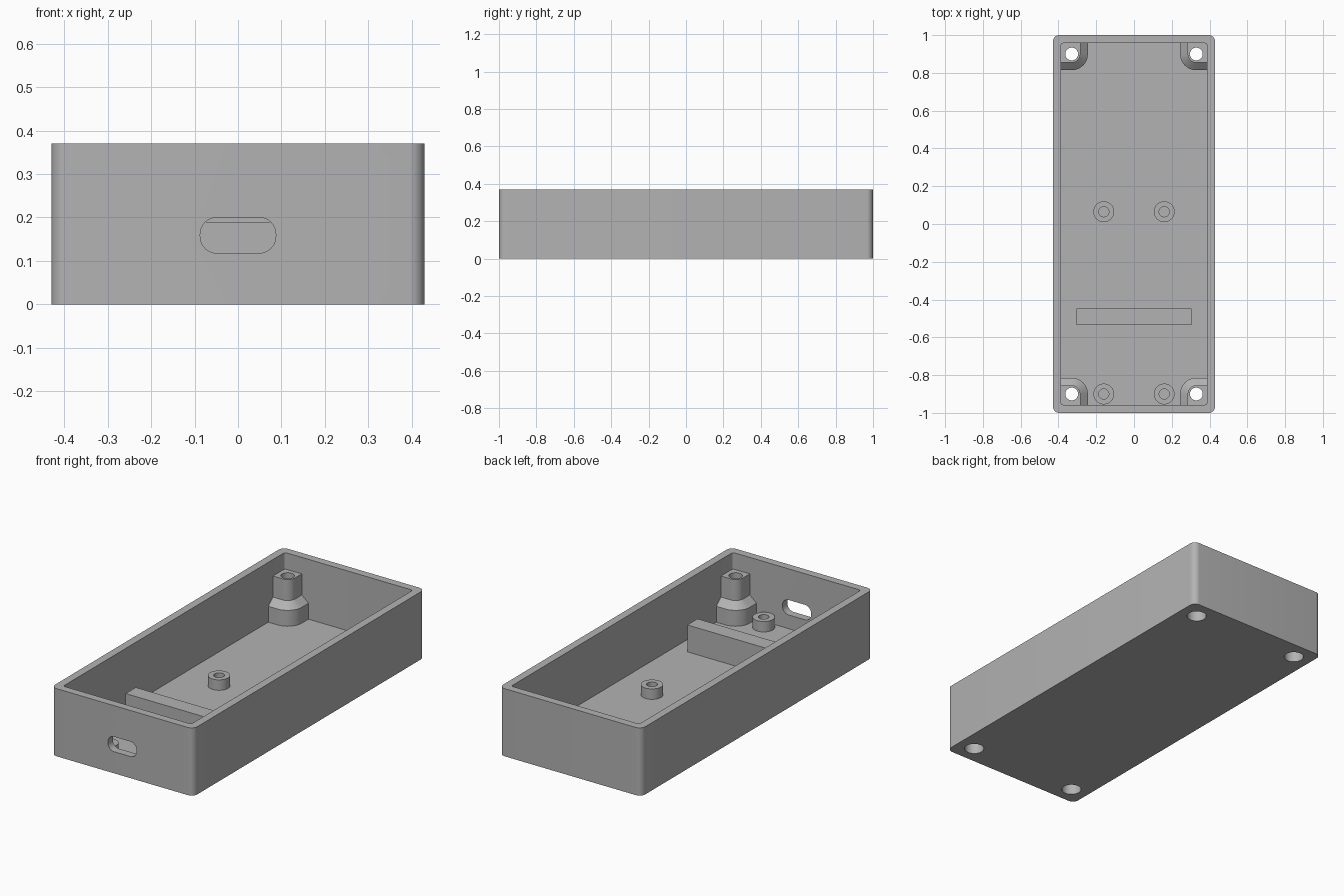
import bpy, bmesh, math
from math import cos, sin, pi

cube = bpy.data.objects.get("Cube")
if cube:
    bpy.data.objects.remove(cube, do_unlink=True)

HALF_X, HALF_Y, TOP = 0.43, 1.0, 0.37
WALL = 0.043
FLOOR = 0.043
IN_X, IN_Y = HALF_X - WALL, HALF_Y - WALL
SCREW_X, SCREW_Y = 0.33, 0.9

grey = bpy.data.materials.new("plain grey")
grey.use_nodes = True
grey.diffuse_color = (0.45, 0.45, 0.45, 1)
grey.node_tree.nodes["Principled BSDF"].inputs["Base Color"].default_value = (0.45, 0.45, 0.45, 1)


def arc(cx, cy, r, a0, a1, n=8):
    return [(cx + r * cos(a0 + (a1 - a0) * i / n), cy + r * sin(a0 + (a1 - a0) * i / n))
            for i in range(n + 1)]


def rounded_rect(hx, hy, r):
    pts = []
    for k, (sx, sy) in enumerate([(1, 1), (-1, 1), (-1, -1), (1, -1)]):
        pts += arc(sx * (hx - r), sy * (hy - r), r, k * pi / 2, (k + 1) * pi / 2)
    return pts


def circle(r, x=0, y=0):
    return arc(x, y, r, 0, 2 * pi, 40)[:-1]


def loft(name, sections, sx=1, sy=1):
    """Closed solid through outlines of equal point count, given as (outline, z)."""
    bm = bmesh.new()
    rings = [[bm.verts.new((sx * x, sy * y, z)) for x, y in pts] for pts, z in sections]
    n = len(rings[0])
    for a, b in zip(rings, rings[1:]):
        for i in range(n):
            j = (i + 1) % n
            bm.faces.new((a[i], a[j], b[j], b[i]))
    bm.faces.new(rings[0])
    bm.faces.new(rings[-1])
    bmesh.ops.recalc_face_normals(bm, faces=bm.faces)
    mesh = bpy.data.meshes.new(name)
    bm.to_mesh(mesh)
    bm.free()
    mesh.materials.append(grey)
    obj = bpy.data.objects.new(name, mesh)
    bpy.context.collection.objects.link(obj)
    return obj


def cut(obj, cutter):
    """Subtract the cutter, bake the result and drop the cutter."""
    mod = obj.modifiers.new("cut", 'BOOLEAN')
    mod.operation = 'DIFFERENCE'
    mod.solver = 'EXACT'
    mod.object = cutter
    bpy.context.view_layer.update()
    baked = bpy.data.meshes.new_from_object(obj.evaluated_get(bpy.context.evaluated_depsgraph_get()))
    obj.modifiers.clear()
    obj.data = baked
    bpy.data.objects.remove(cutter, do_unlink=True)


parts = []

# Open tray with rounded vertical corners
outer = rounded_rect(HALF_X, HALF_Y, 0.035)
case = loft("case_shell", [(outer, 0), (outer, TOP)])
inner = rounded_rect(IN_X, IN_Y, 0.012)
cut(case, loft("cavity_cutter", [(inner, FLOOR), (inner, TOP + 0.1)]))

# Rounded cable slot through the front wall
slot = loft("slot_cutter", [(rounded_rect(0.087, 0.041, 0.038), -0.05),
                            (rounded_rect(0.087, 0.041, 0.038), 0.05)])
slot.rotation_euler.x = pi / 2
slot.location = (0, -HALF_Y + 0.02, 0.159)
cut(case, slot)
parts.append(case)


def post_outline(r):
    """Square against the walls, rounded towards the middle of the tray."""
    return ([(IN_X, IN_Y), (SCREW_X - r, IN_Y)]
            + arc(SCREW_X, SCREW_Y, r, pi, 1.5 * pi) + [(IN_X, SCREW_Y - r)])


# Stepped screw posts in the corners, with wide bores from below
low, high = post_outline(0.086), post_outline(0.046)
for sy, end in ((-1, "front"), (1, "back")):
    for sx, side in ((-1, "right"), (1, "left")):
        post = loft(f"{end}_{side}_screw_post",
                    [(low, FLOOR), (low, 0.13), (high, 0.165), (high, 0.28)], sx, sy)
        bore = circle(0.05, SCREW_X, SCREW_Y)
        hole = circle(0.034, SCREW_X, SCREW_Y)
        cut(case, loft("bore_cutter", [(bore, -0.1), (bore, 0.1)], sx, sy))
        cut(post, loft("bore_cutter", [(bore, -0.1), (bore, 0.1)], sx, sy))
        cut(post, loft("hole_cutter", [(hole, 0.05), (hole, 0.4)], sx, sy))
        parts.append(post)

# Hollow board standoffs
for y, end in ((-0.9, "front"), (0.065, "middle")):
    for x, side in ((-0.16, "right"), (0.16, "left")):
        ring = circle(0.055, x, y)
        standoff = loft(f"{end}_{side}_standoff", [(ring, FLOOR), (ring, 0.1)])
        pilot = circle(0.027, x, y)
        cut(standoff, loft("pilot_cutter", [(pilot, FLOOR - 0.02), (pilot, 0.2)]))
        parts.append(standoff)

# Support bar across the floor
bar = [(-0.305, -0.535), (0.305, -0.535), (0.305, -0.447), (-0.305, -0.447)]
parts.append(loft("support_bar", [(bar, FLOOR), (bar, 0.19)]))

# Smooth the round walls, keep the edges sharp
bpy.ops.object.select_all(action='DESELECT')
for obj in parts:
    obj.select_set(True)
bpy.context.view_layer.objects.active = case
bpy.ops.object.shade_smooth_by_angle(angle=math.radians(25))
